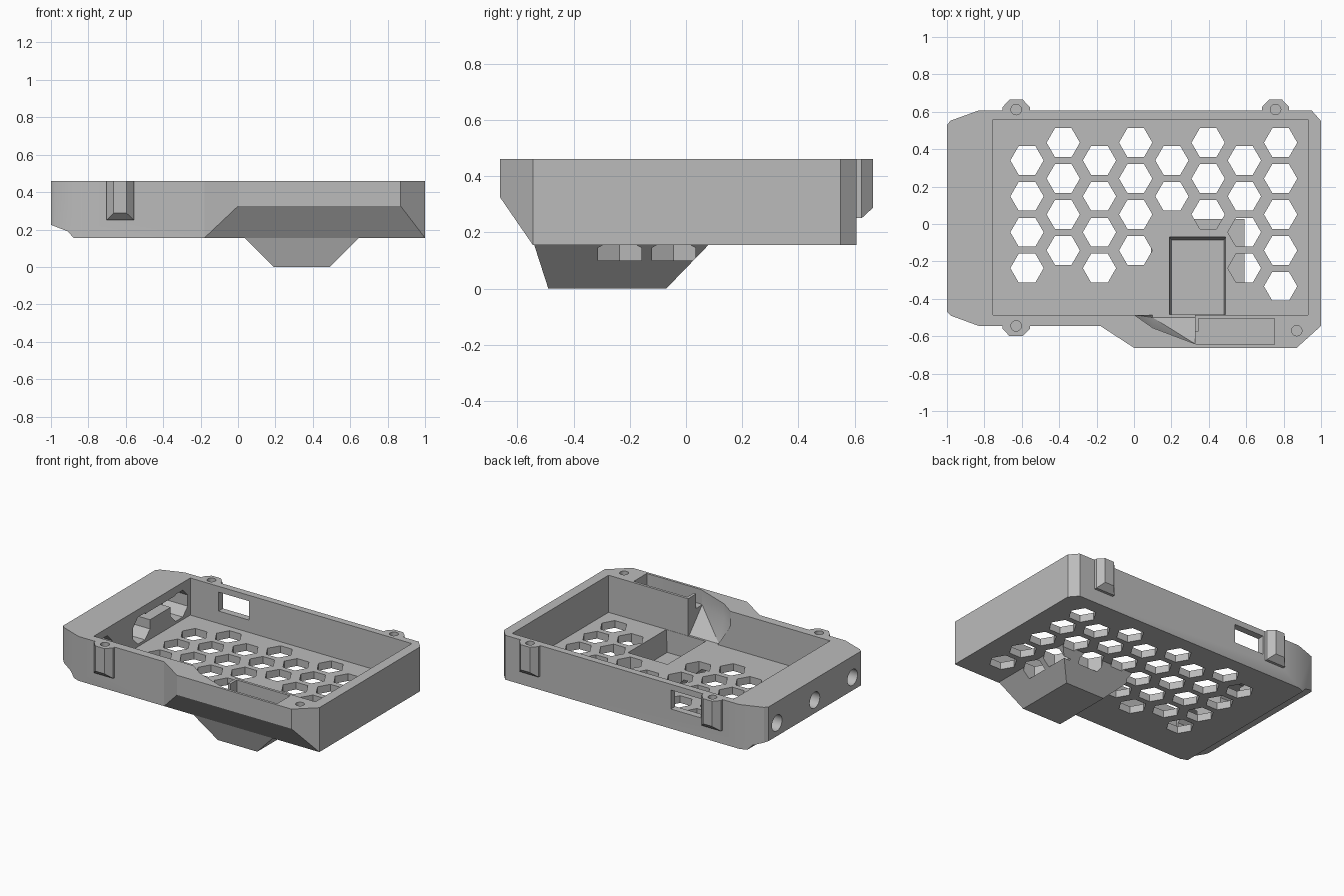
import bpy, bmesh, math

if "Cube" in bpy.data.objects:
    bpy.data.objects.remove(bpy.data.objects["Cube"], do_unlink=True)

grey = bpy.data.materials.new("plain_grey")
grey.use_nodes = True
grey.diffuse_color = (0.5, 0.5, 0.5, 1)
grey.node_tree.nodes["Principled BSDF"].inputs["Base Color"].default_value = (0.5, 0.5, 0.5, 1)

TOP, BASE, FLOOR = 0.46, 0.155, 0.205


def solid(name, *hulls):
    """One object made of convex hulls, each given as a list of points."""
    bm = bmesh.new()
    for pts in hulls:
        verts = [bm.verts.new(p) for p in pts]
        bmesh.ops.convex_hull(bm, input=verts)
    bmesh.ops.dissolve_limit(bm, angle_limit=0.01, verts=bm.verts[:], edges=bm.edges[:])
    bmesh.ops.recalc_face_normals(bm, faces=bm.faces[:])
    mesh = bpy.data.meshes.new(name)
    bm.to_mesh(mesh)
    bm.free()
    mesh.materials.append(grey)
    obj = bpy.data.objects.new(name, mesh)
    bpy.context.collection.objects.link(obj)
    return obj


def prism(outline, z0, z1):
    return [(x, y, z) for z in (z0, z1) for x, y in outline]


def rect(x0, x1, y0, y1):
    return [(x0, y0), (x1, y0), (x1, y1), (x0, y1)]


def ring(u, v, r, n, turn=0.0):
    return [(u + r * math.cos(turn + 2 * math.pi * i / n),
             v + r * math.sin(turn + 2 * math.pi * i / n)) for i in range(n)]


def along_x(outline, x0, x1):
    return [(x, y, z) for x in (x0, x1) for y, z in outline]


def combine(target, other, mode):
    mod = target.modifiers.new("join_or_cut", 'BOOLEAN')
    mod.operation, mod.solver, mod.object = mode, 'EXACT', other
    bpy.context.view_layer.objects.active = target
    bpy.ops.object.modifier_apply(modifier=mod.name)
    bpy.data.objects.remove(other, do_unlink=True)


# Main block with clipped corners
outline = [(-1, 0.53), (-0.98, 0.553), (-0.83, 0.607), (0.95, 0.607), (1, 0.55),
           (1, -0.545), (-0.83, -0.545), (-0.98, -0.49), (-1, -0.47)]
tray = solid("enclosure_tray", prism(outline, BASE, TOP))

# Bevel under the thick left end
combine(tray, solid("end_bevel", [(x, y, z) for y in (-0.8, 0.8) for x, z in
        [(-1.1, 0.1), (-0.83, 0.1), (-0.88, BASE), (-0.91, 0.19), (-1, 0.225), (-1.1, 0.26)]]),
        'DIFFERENCE')

# Front bulge with a sloping underside
bulge = [(1, -0.4), (1, -0.545), (0.87, -0.662), (0, -0.662), (-0.18, -0.545), (-0.18, -0.4)]
back_part = [p for p in bulge if p[1] > -0.6]
front_part = [p for p in bulge if p[1] < -0.6]
combine(tray, solid("front_bulge", prism(back_part, BASE, TOP) + prism(front_part, 0.325, TOP)),
        'UNION')

# Tapered pod under the floor
combine(tray, solid("pod", prism(rect(0.19, 0.49, -0.49, -0.07), 0, 0)
                    + prism(rect(0.035, 0.645, -0.54, 0.08), BASE, 0.18)), 'UNION')

# Screw tabs on the outer walls
for x, wall, side in [(-0.63, 0.6, 1), (0.757, 0.6, 1), (-0.63, -0.535, -1)]:
    near = [(x + s * 0.073, wall + side * d) for s in (-1, 1) for d in (-0.03, 0.025)]
    far = [(x + s * 0.035, wall + side * 0.065) for s in (-1, 1)]
    combine(tray, solid("screw_tab", prism(near, 0.25, TOP) + prism(far, 0.287, TOP)), 'UNION')

# Main cavity
combine(tray, solid("cavity", prism(rect(-0.755, 0.93, -0.487, 0.56), FLOOR, 0.6)), 'DIFFERENCE')

# Cable channel in the bulge: flat pocket, then a ramp into the cavity
pocket = [(0.1, -0.55), (0.34, -0.645), (0.75, -0.645), (0.75, -0.505), (0.33, -0.505)]
combine(tray, solid("channel_pocket", prism(pocket, 0.36, 0.6)), 'DIFFERENCE')
ramp_top = [(0.0, -0.47), (0.0, -0.485), (0.1, -0.555), (0.325, -0.64), (0.325, -0.47)]
combine(tray, solid("channel_ramp", prism(ramp_top, 0.36, 0.6)
                    + prism(rect(0.1, 0.325, -0.5, -0.47), FLOOR, 0.3)), 'DIFFERENCE')
combine(tray, solid("divider", prism(rect(0.325, 0.345, -0.575, -0.487), 0.3, TOP)), 'UNION')

# Recess in the pod
combine(tray, solid("pod_recess", prism(rect(0.2, 0.482, -0.485, -0.085), 0.05, 0.05)
                    + prism(rect(0.19, 0.49, -0.485, -0.07), FLOOR, 0.3)), 'DIFFERENCE')

# Hexagonal vents in staggered columns
vents = []
rows = [4, 4, 4, 4, 2, 3, 4, 5]
for col, count in enumerate(rows):
    for row in range(count):
        x = -0.572 + 0.1937 * col
        y = (0.435 if col % 2 else 0.34) - 0.192 * row
        vents.append(prism(ring(x, y, 0.089, 6), 0.1, 0.25))
combine(tray, solid("vents", *vents), 'DIFFERENCE')

# Round ports in the left end, each with a wide octagonal pocket inside
for y in (0.44, 0.03, -0.38):
    combine(tray, solid("port", along_x(ring(y, 0.315, 0.055, 24), -1.1, -0.7)), 'DIFFERENCE')
    combine(tray, solid("port_pocket", along_x(ring(y, 0.315, 0.1, 8, math.pi / 8), -0.93, -0.74)),
            'DIFFERENCE')
combine(tray, solid("port_groove", along_x(rect(0.08, 0.48, 0.34, 0.4), -0.86, -0.74)),
        'DIFFERENCE')

# Window in the back wall
combine(tray, solid("window", prism(rect(-0.54, -0.31, 0.5, 0.7), 0.29, 0.42)), 'DIFFERENCE')

# Screw holes
screws = [(-0.63, 0.612), (0.757, 0.612), (-0.63, -0.545), (0.87, -0.57)]
combine(tray, solid("screw_holes", *[prism(ring(x, y, 0.028, 20), 0.34, 0.6)
                                     for x, y in screws]), 'DIFFERENCE')

# Smooth shading on the round holes only
bpy.ops.object.select_all(action='DESELECT')
tray.select_set(True)
bpy.context.view_layer.objects.active = tray
bpy.ops.object.shade_smooth_by_angle(angle=math.radians(25))
